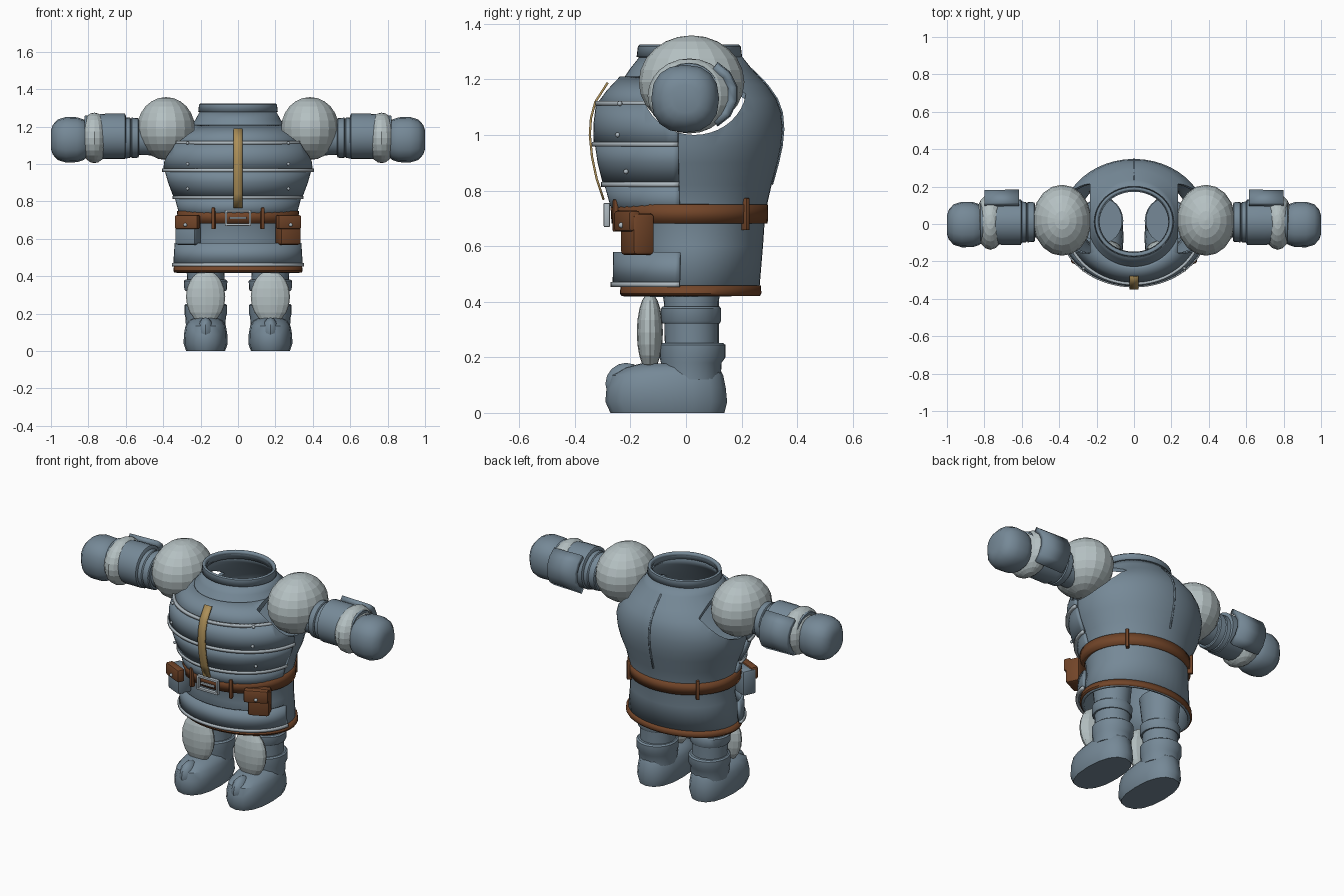
import bpy, bmesh, math
from mathutils import Matrix, Vector

if "Cube" in bpy.data.objects:
    bpy.data.objects.remove(bpy.data.objects["Cube"])


def material(name, rgb):
    m = bpy.data.materials.new(name)
    m.use_nodes = True
    m.diffuse_color = (*rgb, 1)
    bsdf = m.node_tree.nodes["Principled BSDF"]
    bsdf.inputs["Base Color"].default_value = (*rgb, 1)
    bsdf.inputs["Roughness"].default_value = 0.7
    return m


BLUE = material("slate blue", (0.18, 0.25, 0.31))
PALE = material("pale grey", (0.46, 0.53, 0.54))
SILVER = material("silver trim", (0.42, 0.48, 0.52))
BROWN = material("brown leather", (0.17, 0.06, 0.022))
GOLD = material("gold strap", (0.42, 0.28, 0.1))


def finish(name, bm, mat, smooth=True, mirror=False, thick=0):
    mesh = bpy.data.meshes.new(name)
    bm.to_mesh(mesh)
    bm.free()
    mesh.materials.append(mat)
    ob = bpy.data.objects.new(name, mesh)
    bpy.context.collection.objects.link(ob)
    if smooth:
        bpy.ops.object.select_all(action='DESELECT')
        ob.select_set(True)
        bpy.context.view_layer.objects.active = ob
        bpy.ops.object.shade_smooth_by_angle(angle=math.radians(35))
    if thick:
        mod = ob.modifiers.new("thickness", 'SOLIDIFY')
        mod.thickness, mod.offset = thick, -1
    if mirror:
        ob.modifiers.new("mirror", 'MIRROR')
    return ob


def power(v, p):
    return math.copysign(abs(v) ** p, v)


def loft(name, rows, mat, centre=0, seg=48, arc=None, along_x=False, p=1,
         thick=0, mirror=False):
    """Skin oval rings given as (height, half width, front y, back y)."""
    bm = bmesh.new()
    start, end = arc or (0, 360)
    count = seg if arc is None else seg + 1
    rings = []
    for h, a, f, b in sorted(rows, key=lambda r: r[0]):
        ring = []
        for i in range(count):
            t = math.radians(start + (end - start) * i / seg)
            u = centre + a * power(math.sin(t), p)
            v = (f + b) / 2 - (b - f) / 2 * power(math.cos(t), p)
            ring.append(bm.verts.new((h, v, u) if along_x else (u, v, h)))
        rings.append(ring)
    for low, high in zip(rings, rings[1:]):
        for i in range(seg):
            j = (i + 1) % count
            bm.faces.new((low[i], low[j], high[j], high[i]))
    if along_x:
        bmesh.ops.reverse_faces(bm, faces=bm.faces)
    if not thick:
        bm.faces.new(rings[0])
        bm.faces.new(rings[-1])
        bmesh.ops.recalc_face_normals(bm, faces=bm.faces)
    return finish(name, bm, mat, mirror=mirror, thick=thick)


def ball(name, at, radii, mat, u=16, v=10, mirror=True, smooth=False):
    bm = bmesh.new()
    bmesh.ops.create_uvsphere(bm, u_segments=u, v_segments=v, radius=1,
                              matrix=Matrix.Translation(at) @ Matrix.Diagonal((*radii, 1)))
    return finish(name, bm, mat, smooth, mirror)


def box(name, at, size, mat, turn=0, bevel=0, mirror=False):
    bm = bmesh.new()
    place = Matrix.Translation(at) @ Matrix.Rotation(math.radians(turn), 4, 'Z')
    bmesh.ops.create_cube(bm, size=1, matrix=place @ Matrix.Diagonal((*size, 1)))
    if bevel:
        bmesh.ops.bevel(bm, geom=bm.edges, offset=bevel, segments=2, affect='EDGES', profile=0.5)
    return finish(name, bm, mat, bool(bevel), mirror)


def ribbon(name, path, width, depth, mat):
    """Strip along a (y, z) path on the centre line."""
    bm = bmesh.new()
    pairs = [[bm.verts.new((s * width / 2, y, z)) for s in (-1, 1)] for y, z in path]
    for a, b in zip(pairs, pairs[1:]):
        bm.faces.new((a[0], a[1], b[1], b[0]))
    return finish(name, bm, mat, thick=depth)


# Open coat shell with collar
coat = loft("coat", [
    (0.42, 0.335, -0.23, 0.262), (0.60, 0.305, -0.215, 0.277), (0.72, 0.305, -0.235, 0.285),
    (0.82, 0.33, -0.275, 0.308), (0.90, 0.365, -0.295, 0.33), (0.96, 0.382, -0.31, 0.343),
    (1.02, 0.388, -0.315, 0.348), (1.08, 0.372, -0.31, 0.343), (1.13, 0.335, -0.28, 0.325),
    (1.18, 0.275, -0.24, 0.29), (1.24, 0.226, -0.2, 0.235), (1.29, 0.2, -0.16, 0.195)],
    BLUE, thick=0.015)
loft("collar_rim", [(1.28, 0.213, -0.178, 0.202), (1.318, 0.208, -0.173, 0.197),
                    (1.325, 0.2, -0.166, 0.19)], BLUE, thick=0.025)

# Arm openings
bm = bmesh.new()
for side in (-1, 1):
    bmesh.ops.create_cone(
        bm, cap_ends=True, segments=40, radius1=1, radius2=1, depth=0.4,
        matrix=Matrix.Translation((side * 0.435, 0.03, 1.17))
        @ Matrix.Diagonal((1, 0.187, 0.17, 1)) @ Matrix.Rotation(math.pi / 2, 4, 'Y'))
cutter = finish("arm_opening_cutter", bm, BLUE, smooth=False)
cutter.hide_render = True
cutter.hide_viewport = True


def cut(ob):
    mod = ob.modifiers.new("arm openings", 'BOOLEAN')
    mod.operation, mod.object, mod.solver = 'DIFFERENCE', cutter, 'EXACT'


cut(coat)

# Overlapping front plates, each with a silver lower edge
FRONT = (-85, 85)
PLATES = {
    "collar_plate": [(1.21, 0.245, 0.238), (1.16, 0.318, 0.285), (1.112, 0.365, 0.32)],
    "chest_plate": [(1.11, 0.375, 0.324), (1.04, 0.396, 0.333), (0.965, 0.4, 0.332)],
    "rib_plate": [(0.96, 0.392, 0.327), (0.9, 0.375, 0.318), (0.82, 0.345, 0.298)],
    "waist_plate": [(0.815, 0.338, 0.292), (0.70, 0.308, 0.26)],
    "skirt_plate": [(0.578, 0.34, 0.262), (0.46, 0.348, 0.264)],
}
for name, rows in PLATES.items():
    plate = loft(name, [(z, a, -d, d) for z, a, d in rows], BLUE, arc=FRONT, thick=0.015)
    if name in ("collar_plate", "chest_plate"):
        cut(plate)
    if name != "waist_plate":
        z, a, d = rows[-1]
        a, d = a + 0.007, d + 0.007
        trim = loft(name + "_trim", [(z - 0.007, a, -d, d), (z + 0.01, a, -d, d)],
                    SILVER, arc=FRONT, thick=0.015)
        if name == "collar_plate":
            cut(trim)

# Rivets
for i, (y, z) in enumerate([(-0.238, 1.113), (-0.246, 1.0), (-0.216, 0.868)]):
    ball(f"rivets_{i + 1}", (0.27, y, z), (0.009, 0.009, 0.009), SILVER, 10, 6, smooth=True)

# Chest strap and back seam
ribbon("chest_strap", [(-0.30, 0.765), (-0.325, 0.84), (-0.342, 0.92), (-0.35, 1.0),
                       (-0.346, 1.06), (-0.33, 1.12), (-0.285, 1.19)], 0.048, 0.008, GOLD)
ribbon("back_seam", [(0.238, 1.24), (0.296, 1.18), (0.331, 1.13), (0.349, 1.08),
                     (0.354, 1.02), (0.348, 0.96), (0.335, 0.9), (0.313, 0.82)], 0.008, 0.01, BLUE)

# Belt, hem, loops and buckle
loft("belt", [(0.682, 0.322, -0.268, 0.294), (0.75, 0.326, -0.272, 0.295)], BROWN, thick=0.022)
loft("hem_band", [(0.42, 0.34, -0.232, 0.266), (0.43, 0.346, -0.238, 0.271),
                  (0.458, 0.342, -0.235, 0.27)], BROWN, thick=0.022)
box("front_belt_loops", (0.13, -0.25, 0.71), (0.018, 0.026, 0.115), BROWN, 20, 0.004, True)
box("back_belt_loops", (0.225, 0.212, 0.715), (0.018, 0.035, 0.115), BROWN, -45, 0.004, True)
for z in (0.676, 0.749):
    box("buckle_rail", (0, -0.285, z), (0.14, 0.022, 0.013), SILVER, 0, 0.003)
box("buckle_posts", (0.064, -0.285, 0.712), (0.013, 0.022, 0.086), SILVER, 0, 0.003, True)
box("buckle_tongue", (0, -0.287, 0.712), (0.09, 0.014, 0.012), SILVER, 0, 0.003)

# Belt pouches
for side, label, mat in ((1, "left", BROWN), (-1, "right", BLUE)):
    box(label + "_pouch", (side * 0.267, -0.175, 0.643), (0.12, 0.085, 0.15), mat, side * 25, 0.014)
    box(label + "_pouch_flap", (side * 0.27, -0.212, 0.69), (0.135, 0.045, 0.075), BROWN, side * 25, 0.01)
    ball(label + "_pouch_stud", (side * 0.282, -0.233, 0.675), (0.01, 0.01, 0.01),
         SILVER, 10, 6, False, True)

# Arms
ball("shoulder_pads", (0.385, 0.02, 1.19), (0.157, 0.19, 0.168), PALE, 18, 12)


def arm(name, rows, z=1.14, y=0.01, **options):
    loft(name, [(x, r, y - r, y + r) for x, r in rows], BLUE, z, along_x=True,
         mirror=True, **options)


arm("sleeves", [(0.27, 0.085), (0.42, 0.085), (0.56, 0.08)], 1.13, seg=24)
arm("cuffs", [(0.53, 0.1), (0.535, 0.106), (0.568, 0.108), (0.572, 0.101), (0.578, 0.108),
              (0.605, 0.11)], seg=24)
arm("bracers", [(0.6, 0.112), (0.605, 0.122), (0.7, 0.122), (0.82, 0.11)], 1.148, seg=24)
arm("bracer_guards", [(0.615, 0.128), (0.80, 0.124)], 1.146, 0.06, seg=5,
    arc=(115, 245), thick=0.03)
ball("forearm_pads", (0.768, 0.012, 1.14), (0.082, 0.15, 0.135), PALE, 18, 12)
arm("gloves", [(0.80, 0.085), (0.825, 0.108), (0.86, 0.12), (0.92, 0.122), (0.965, 0.108),
               (0.99, 0.08), (1.0, 0.05)], 1.13, -0.003, seg=16, p=0.85)

# Legs and boots
LEG = 0.173


def leg(name, rows, **options):
    loft(name, rows, BLUE, LEG, mirror=True, **options)


leg("trousers", [(0.2, 0.098, -0.075, 0.118), (0.4, 0.1, -0.08, 0.118),
                 (0.56, 0.11, -0.105, 0.14)], seg=24)
leg("knee_bands", [(0.322, 0.108, -0.085, 0.122), (0.33, 0.114, -0.09, 0.126),
                   (0.375, 0.116, -0.09, 0.126), (0.382, 0.108, -0.085, 0.122)], seg=24)
leg("boot_shafts", [(0.12, 0.105, -0.09, 0.125), (0.18, 0.108, -0.09, 0.128),
                    (0.2, 0.114, -0.095, 0.142), (0.245, 0.114, -0.095, 0.142),
                    (0.252, 0.106, -0.085, 0.132)], seg=24)
leg("boots", [(0, 0.104, -0.272, 0.138), (0.04, 0.118, -0.29, 0.148), (0.09, 0.116, -0.286, 0.143),
              (0.135, 0.108, -0.272, 0.134), (0.162, 0.09, -0.225, 0.12),
              (0.178, 0.06, -0.16, 0.1)], seg=16, p=0.85)
ball("toe_ridges", (LEG, -0.215, 0.105), (0.045, 0.075, 0.075), BLUE, 12, 8, smooth=True)
ball("shin_pads", (LEG, -0.13, 0.29), (0.105, 0.047, 0.142), PALE, 16, 10)
